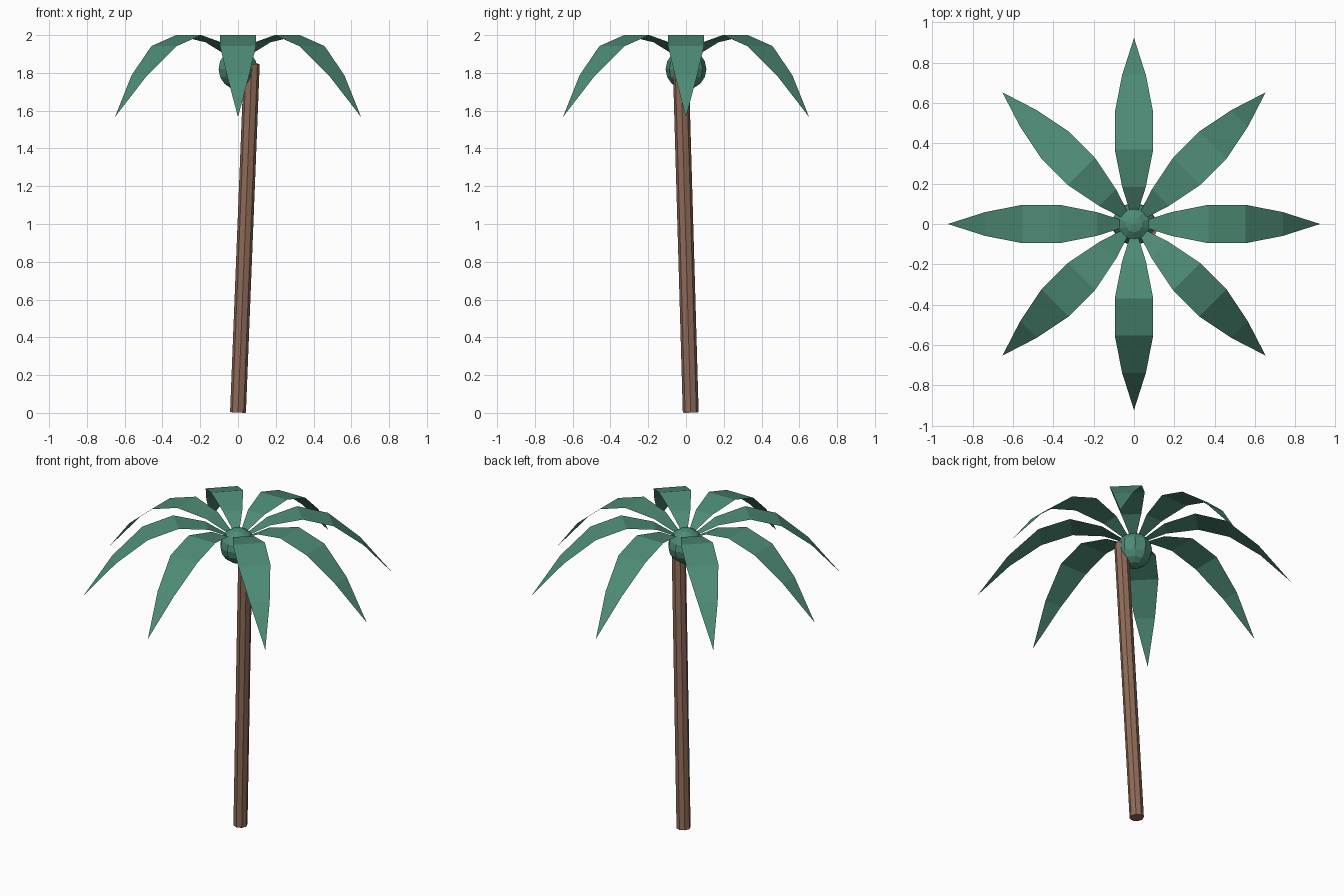
import bpy
from math import sin, cos, pi
from mathutils import Vector

if "Cube" in bpy.data.objects:
    bpy.data.objects.remove(bpy.data.objects["Cube"])


def material(name, color):
    mat = bpy.data.materials.new(name)
    mat.diffuse_color = (*color, 1)
    mat.use_nodes = True
    mat.node_tree.nodes["Principled BSDF"].inputs["Base Color"].default_value = mat.diffuse_color
    return mat


green = material("leaf_green", (0.075, 0.26, 0.18))
brown = material("bark_brown", (0.28, 0.15, 0.10))

# Leaning straight trunk, eight sided
bottom, top = Vector((0, 0.025, 0.0025)), Vector((0.073, -0.028, 1.849))
axis = top - bottom
bpy.ops.mesh.primitive_cylinder_add(vertices=8, radius=0.042, depth=axis.length,
                                    location=(bottom + top) / 2,
                                    rotation=Vector((0, 0, 1)).rotation_difference(axis).to_euler())
trunk = bpy.context.object
trunk.name = "trunk"
trunk.data.materials.append(brown)

# Faceted crown ball where the leaves meet
bpy.ops.mesh.primitive_uv_sphere_add(segments=10, ring_count=8, radius=0.108,
                                     location=(0, 0, 1.82))
crown = bpy.context.object
crown.name = "crown_ball"
crown.data.materials.append(green)

# Arched leaf blade: pointed at both ends, flat across its width
LENGTH, STEPS = 0.922, 5


def leaf_mesh():
    verts, faces = [(0, 0, 1.856)], []
    for i in range(1, STEPS):
        t = i / STEPS
        z = 1.856 + 0.2 * sin(pi * t) - 0.29 * t * t
        w = 0.1 * sin(pi * t)
        verts += [(LENGTH * t, -w, z), (LENGTH * t, w, z)]
    verts.append((LENGTH, 0, 1.566))
    faces.append((0, 1, 2))
    for a in range(1, 2 * STEPS - 3, 2):
        faces.append((a, a + 2, a + 3, a + 1))
    last = len(verts) - 1
    faces.append((last - 2, last, last - 1))
    mesh = bpy.data.meshes.new("leaf")
    mesh.from_pydata(verts, [], faces)
    mesh.materials.append(green)
    return mesh


# Eight leaves around the crown
blade = leaf_mesh()
for k in range(8):
    leaf = bpy.data.objects.new(f"leaf_{k + 1}", blade)
    leaf.rotation_euler.z = k * pi / 4
    bpy.context.collection.objects.link(leaf)
